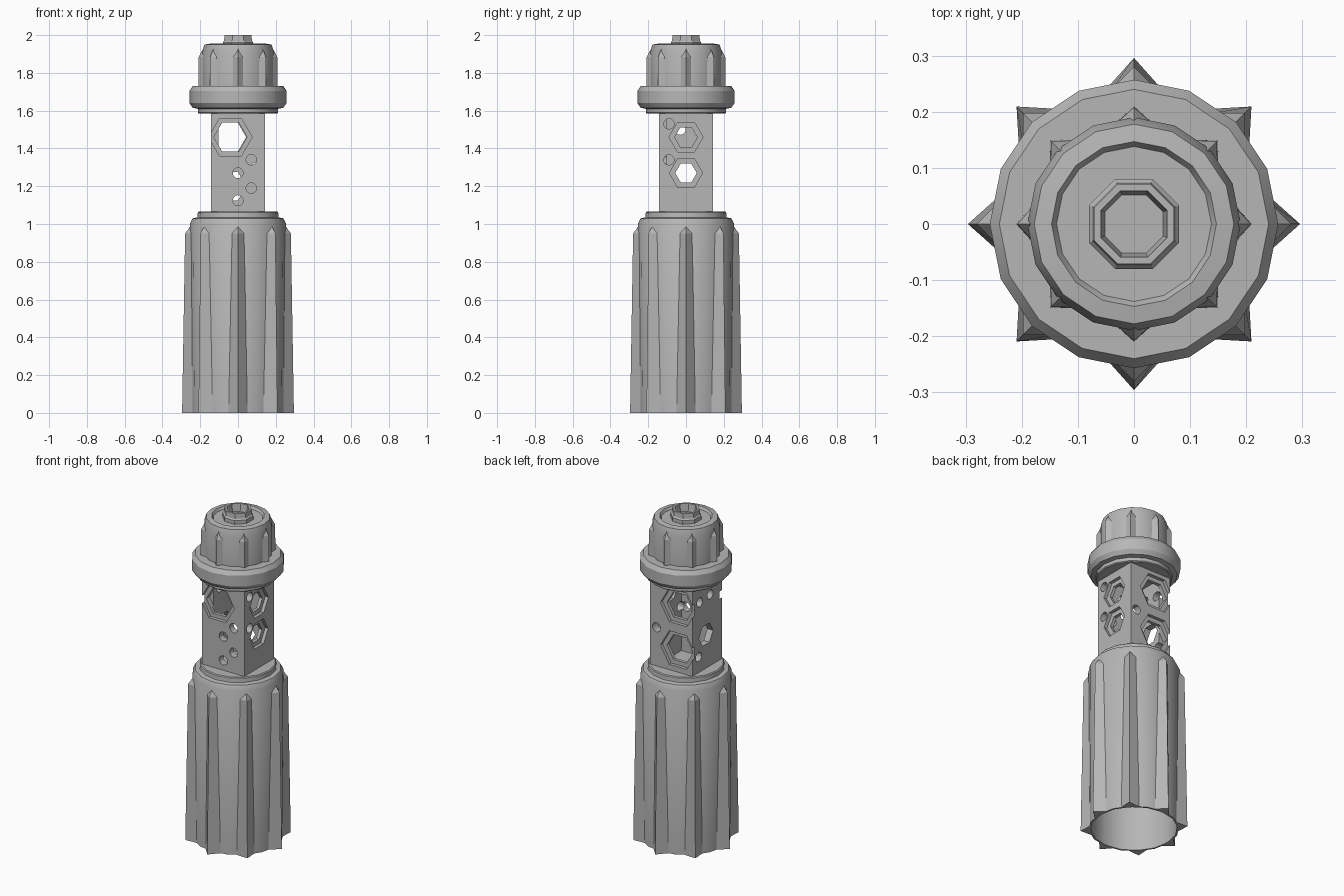
import bpy, bmesh
from math import radians, pi, sin, cos
from mathutils import Matrix, Vector

if "Cube" in bpy.data.objects:
    bpy.data.objects.remove(bpy.data.objects["Cube"], do_unlink=True)

grey = bpy.data.materials.new("mid grey metal")
grey.use_nodes = True
COLOUR = (0.47, 0.47, 0.47, 1)
grey.diffuse_color = COLOUR
grey.node_tree.nodes["Principled BSDF"].inputs["Base Color"].default_value = COLOUR


def finish(name, bm, angle=30):
    """Turn a bmesh into a shaded object."""
    mesh = bpy.data.meshes.new(name)
    bm.to_mesh(mesh)
    bm.free()
    mesh.materials.append(grey)
    obj = bpy.data.objects.new(name, mesh)
    bpy.context.collection.objects.link(obj)
    shade(obj, angle)
    return obj


def shade(obj, angle):
    bpy.ops.object.select_all(action="DESELECT")
    obj.select_set(True)
    bpy.context.view_layer.objects.active = obj
    bpy.ops.object.shade_smooth_by_angle(angle=radians(angle))


def loft(bm, rings):
    """Skin a stack of rings, first one facing down and last one up."""
    for a, b in zip(rings, rings[1:]):
        n = len(a)
        for i in range(n):
            bm.faces.new((a[i], a[(i + 1) % n], b[(i + 1) % n], b[i]))
    bm.faces.new(rings[0][::-1])
    bm.faces.new(rings[-1])


def lathe(name, profile, sides=16, phase=0):
    """Revolve (radius, height) points about z."""
    bm = bmesh.new()
    loft(bm, [[bm.verts.new((r * cos(2 * pi * i / sides + phase),
                             r * sin(2 * pi * i / sides + phase), z))
               for i in range(sides)] for r, z in profile])
    return finish(name, bm)


def ribs(name, base, sections):
    """Eight pointed ridges; each section is (projection, half width, height)."""
    bm = bmesh.new()
    for k in range(8):
        turn = Matrix.Rotation(k * pi / 4, 4, "Z")
        rings = []
        for out, half, z in sections:
            pts = ((base + out, 0), (base, half), (base - 0.003, 0), (base, -half))
            rings.append([bm.verts.new(turn @ Vector((x, y, z))) for x, y in pts])
        loft(bm, rings)
    return finish(name, bm, 20)


# Hollow grip with a stepped shoulder, open underneath
lathe("grip_shell", [(0.04, 1.0), (0.238, 0.98), (0.24, 0), (0.25, 0), (0.255, 1.0),
                     (0.24, 1.03), (0.215, 1.035), (0.213, 1.06), (0.208, 1.065),
                     (0.04, 1.065)])
ribs("grip_ribs", 0.24, [(0.056, 0.05, 0), (0.04, 0.04, 0.95), (0.004, 0.005, 1.0)])

# Flange under the knob
lathe("flange", [(0.04, 1.585), (0.208, 1.585), (0.213, 1.59), (0.213, 1.61),
                 (0.24, 1.615), (0.257, 1.64), (0.257, 1.705), (0.24, 1.73),
                 (0.04, 1.73)])

# Knob with a chamfered rim and sunken top
lathe("knob", [(0.04, 1.72), (0.19, 1.72), (0.19, 1.91), (0.178, 1.95),
               (0.147, 1.955), (0.138, 1.94), (0.04, 1.94)])
ribs("knob_ribs", 0.178, [(0.032, 0.035, 1.725), (0.03, 0.033, 1.885),
                          (0.003, 0.004, 1.935)])

# Eight-sided nozzle
lathe("nozzle", [(0.087, 1.93), (0.087, 1.962), (0.08, 1.97), (0.077, 2.0),
                 (0.064, 2.0), (0.056, 1.955)], 8, pi / 8)

# Square column, hollowed and pierced
HALF = 0.142


def box(name, half, low, high):
    bm = bmesh.new()
    place = Matrix.Translation((0, 0, (low + high) / 2))
    size = Matrix.Diagonal((2 * half, 2 * half, high - low, 1))
    bmesh.ops.create_cube(bm, size=1, matrix=place @ size)
    return finish(name, bm)


def drill(side, u, z, radius, depth, sides):
    """Make a cutting prism centred on one face of the column."""
    where = (Matrix.Rotation(side * pi / 2, 4, "Z")
             @ Matrix.Translation((u, -HALF, z))
             @ Matrix.Rotation(pi / 2, 4, "X")
             @ Matrix.Rotation(pi / 6, 4, "Z"))
    bm = bmesh.new()
    bmesh.ops.create_cone(bm, cap_ends=True, segments=sides, radius1=radius,
                          radius2=radius, depth=2 * depth, matrix=where)
    return finish("hole_cutter", bm)


# side index (front, +x, back, -x), offset, height, recess radius, hole radius
hexes = [(0, -0.04, 1.46, 0.115, 0.088),
         (1, 0, 1.46, 0.09, 0.06), (1, 0, 1.27, 0.088, 0.057),
         (2, 0.045, 1.46, 0.118, 0.088), (2, 0.045, 1.2, 0.118, 0.088),
         (3, -0.01, 1.27, 0, 0.068)]
dots = [(0, 0.07, 1.34), (0, 0, 1.27), (0, 0.07, 1.19), (0, 0, 1.125),
        (1, -0.09, 1.53), (1, -0.09, 1.34), (2, -0.1, 1.3),
        (3, -0.07, 1.49), (3, 0.03, 1.5), (3, -0.08, 1.16)]

column = box("pierced_column", HALF, 1.05, 1.6)
cutters = [box("core_cutter", 0.102, 1.0, 1.65)]
for side, u, z, wide, narrow in hexes:
    if wide:
        cutters.append(drill(side, u, z, wide, 0.02, 6))
    cutters.append(drill(side, u, z, narrow, 0.05, 6))
for side, u, z in dots:
    cutters.append(drill(side, u, z, 0.028, 0.05, 12))

bpy.context.view_layer.objects.active = column
for cutter in cutters:
    cutter.hide_render = True
    mod = column.modifiers.new("cut", "BOOLEAN")
    mod.operation = "DIFFERENCE"
    mod.solver = "EXACT"
    mod.object = cutter
    bpy.ops.object.modifier_apply(modifier=mod.name)
    bpy.data.objects.remove(cutter, do_unlink=True)
shade(column, 31)
